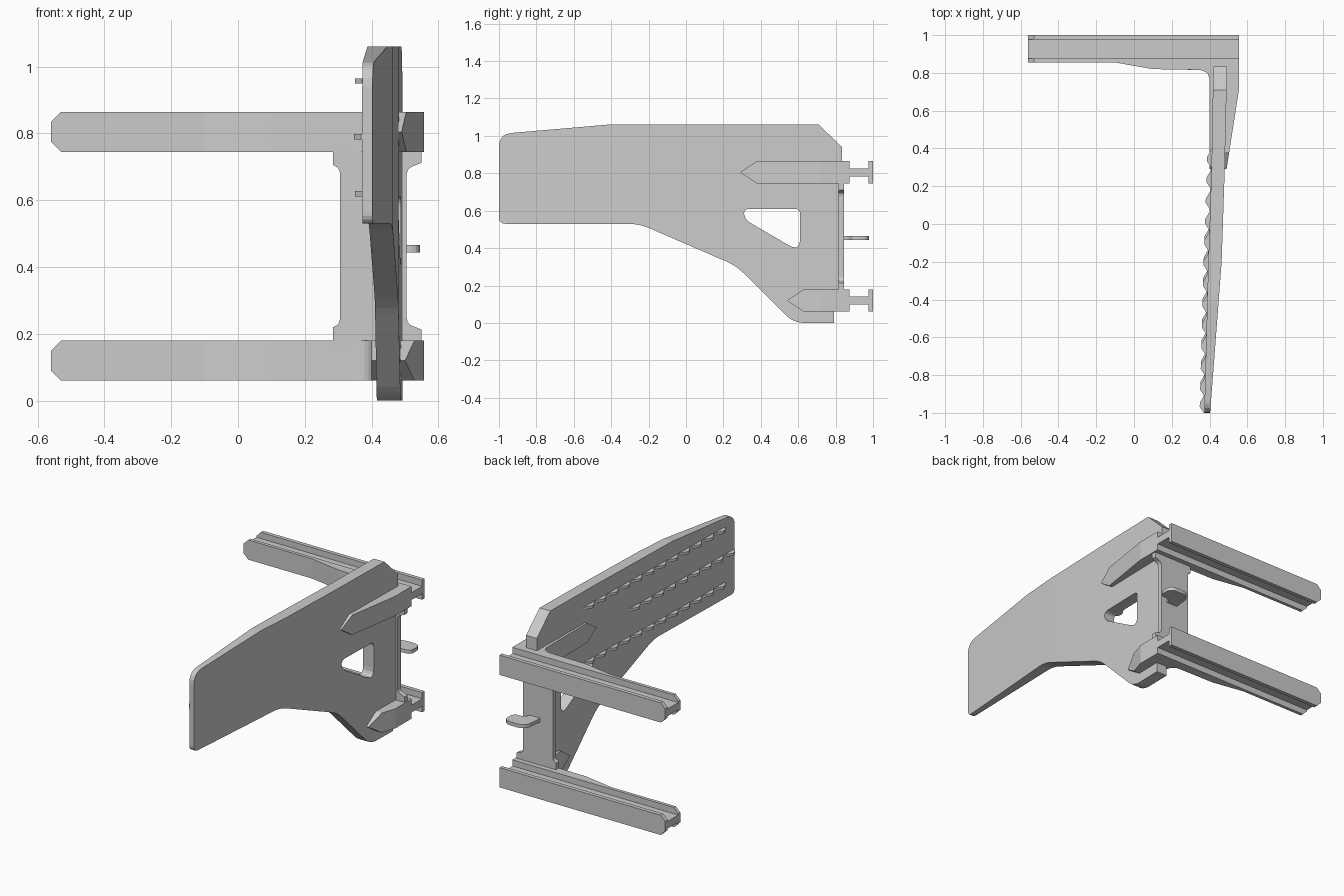
import bpy, bmesh
from mathutils import Vector

if "Cube" in bpy.data.objects:
    bpy.data.objects.remove(bpy.data.objects["Cube"])

GREY = (0.6, 0.6, 0.6, 1)
grey = bpy.data.materials.new("plain_grey")
grey.use_nodes = True
grey.diffuse_color = GREY
grey.node_tree.nodes["Principled BSDF"].inputs["Base Color"].default_value = GREY


def interp(table, t):
    for (a, va), (b, vb) in zip(table, table[1:]):
        if t <= b:
            break
    return va + (vb - va) * min(max((t - a) / (b - a), 0), 1)


def rounded(points, steps=5):
    """Points are (u, v) or (u, v, corner size)."""
    out = []
    for i, p in enumerate(points):
        c = Vector(p[:2])
        if len(p) == 2:
            out.append(c)
            continue
        before = Vector(points[i - 1][:2])
        after = Vector(points[(i + 1) % len(points)][:2])
        a = c + (before - c).normalized() * p[2]
        b = c + (after - c).normalized() * p[2]
        for s in range(steps + 1):
            t = s / steps
            out.append(a * (1 - t) ** 2 + c * 2 * t * (1 - t) + b * t * t)
    return out


PLACE = {"x": lambda u, v, w: (w, u, v),
         "y": lambda u, v, w: (u, w, v),
         "z": lambda u, v, w: (u, v, w)}


def cut(bm, co, no, clear=False):
    geom = bm.verts[:] + bm.edges[:] + bm.faces[:]
    bmesh.ops.bisect_plane(bm, geom=geom, plane_co=co, plane_no=no, clear_outer=clear)
    if clear:
        bmesh.ops.holes_fill(bm, edges=[e for e in bm.edges if e.is_boundary], sides=0)


def prism(name, outline, axis, low, high, tapers=None, chamfers=(), hole=None):
    bm = bmesh.new()
    place = PLACE[axis]
    caps = {low: [], high: []}
    # Walls of the outline, and of the hole if there is one
    for loop in [outline] + ([hole] if hole else []):
        pts = rounded(loop)
        bottom = [bm.verts.new(place(p[0], p[1], low)) for p in pts]
        top = [bm.verts.new(place(p[0], p[1], high)) for p in pts]
        for i in range(len(pts)):
            bm.faces.new((bottom[i - 1], bottom[i], top[i], top[i - 1]))
        caps[low].append(bottom)
        caps[high].append(top)
    for loops in caps.values():
        if hole:
            edges = [bm.edges.get((ring[i - 1], ring[i]))
                     for ring in loops for i in range(len(ring))]
            bmesh.ops.triangle_fill(bm, edges=edges, use_beauty=True)
        else:
            bm.faces.new(loops[0])
    for co, no in chamfers:
        cut(bm, co, no, True)
    # Tapered sides: split at each break, then move the two caps
    if tapers:
        for y in {y for table in tapers for y, _ in table[1:-1]}:
            cut(bm, (0, y, 0), (0, 1, 0))
        for v in bm.verts:
            v.co.x = interp(tapers[0 if v.co.x < 0.5 else 1], v.co.y)
    bmesh.ops.recalc_face_normals(bm, faces=bm.faces[:])
    mesh = bpy.data.meshes.new(name)
    bm.to_mesh(mesh)
    bm.free()
    mesh.materials.append(grey)
    bpy.context.collection.objects.link(bpy.data.objects.new(name, mesh))


# Side plate: thin at the front, thicker to the back, with a window
INNER = [(-1, 0.372), (-0.25, 0.392), (0.28, 0.41), (0.84, 0.42)]
OUTER = [(-1, 0.403), (-0.2, 0.464), (0.28, 0.48), (0.84, 0.493)]
prism("side_plate", [
    (-1, 0.53, 0.035), (-1, 1.01, 0.07), (-0.42, 1.06), (0.71, 1.06), (0.835, 0.94),
    (0.835, 0.18), (0.79, 0.18), (0.79, 0), (0.575, 0, 0.06), (0.27, 0.305, 0.06),
    (-0.25, 0.53, 0.06)], "x", 0, 1, (INNER, OUTER),
    hole=[(0.31, 0.61, 0.03), (0.61, 0.61, 0.03), (0.61, 0.38, 0.07), (0.31, 0.555, 0.04)])

# Scalloped grip ridges on the inner face
PITCH = 0.11
for label, z, start, count in (("upper", 0.957, -0.91, 12), ("middle", 0.79, -1, 9),
                               ("lower", 0.62, -0.91, 12)):
    wave = []
    for i in range(count):
        for part, height in ((0, 0.003), (0.3, 0.025), (0.5, 0.025), (0.85, 0.003)):
            y = start + (i + part) * PITCH
            wave.append((interp(INNER, y) - height, y))
    end = start + count * PITCH
    wave += [(interp(INNER, end) + 0.005, end), (interp(INNER, start) + 0.005, start)]
    prism(label + "_grip_ridge", wave, "z", z - 0.008, z + 0.008)

# Two rails, each with a pointed clamp around the plate
HALF = 0.06
END = 0.557
for label, z, tip, tip_x in (("upper", 0.805, 0.29, 0.49), ("lower", 0.12, 0.54, 0.5)):
    low, high = z - HALF, z + HALF
    chamfers = [((-0.53, 0, z + s * HALF), (-1, 0, s)) for s in (-1, 1)]
    prism(label + "_rail_front", [
        (-0.56, 0.855), (-0.1, 0.855), (0.1, 0.82), (0.4, 0.815, 0.06), (0.4, 0.74),
        (0.44, 0.74), (0.44, 0.82), (END, 0.82), (END, 0.875), (-0.56, 0.875)],
        "z", low, high, chamfers=chamfers)
    prism(label + "_rail_web", [(-0.56, 0.87), (END, 0.87), (END, 0.98), (-0.56, 0.98)],
          "z", z - 0.022, z + 0.022)
    prism(label + "_rail_back", [(-0.56, 0.976), (END, 0.976), (END, 1), (-0.56, 1)],
          "z", low, high, chamfers=chamfers)
    prism(label + "_clamp", [
        (tip, z), (tip + 0.09, high), (0.872, high), (0.872, low), (tip + 0.09, low)],
        "x", 0, 1, ([(0, 0.4), (1, 0.4)], [(tip, tip_x), (0.72, END), (0.9, END)]))

# Upright panel joining the rails, flared at both ends
prism("upright_panel", [
    (0.285, 0.76), (0.285, 0.705), (0.305, 0.695, 0.015), (0.305, 0.23, 0.015),
    (0.285, 0.22), (0.285, 0.165), (0.55, 0.165), (0.55, 0.213), (0.505, 0.23, 0.02),
    (0.505, 0.695, 0.02), (0.55, 0.712), (0.55, 0.76)], "y", 0.815, 0.845)

# Thumb tab behind the panel
prism("thumb_tab", [
    (0.39, 0.84), (0.46, 0.84), (0.47, 0.88, 0.03), (0.545, 0.88, 0.035),
    (0.545, 0.978, 0.045), (0.4, 0.978, 0.06)], "z", 0.444, 0.466)
